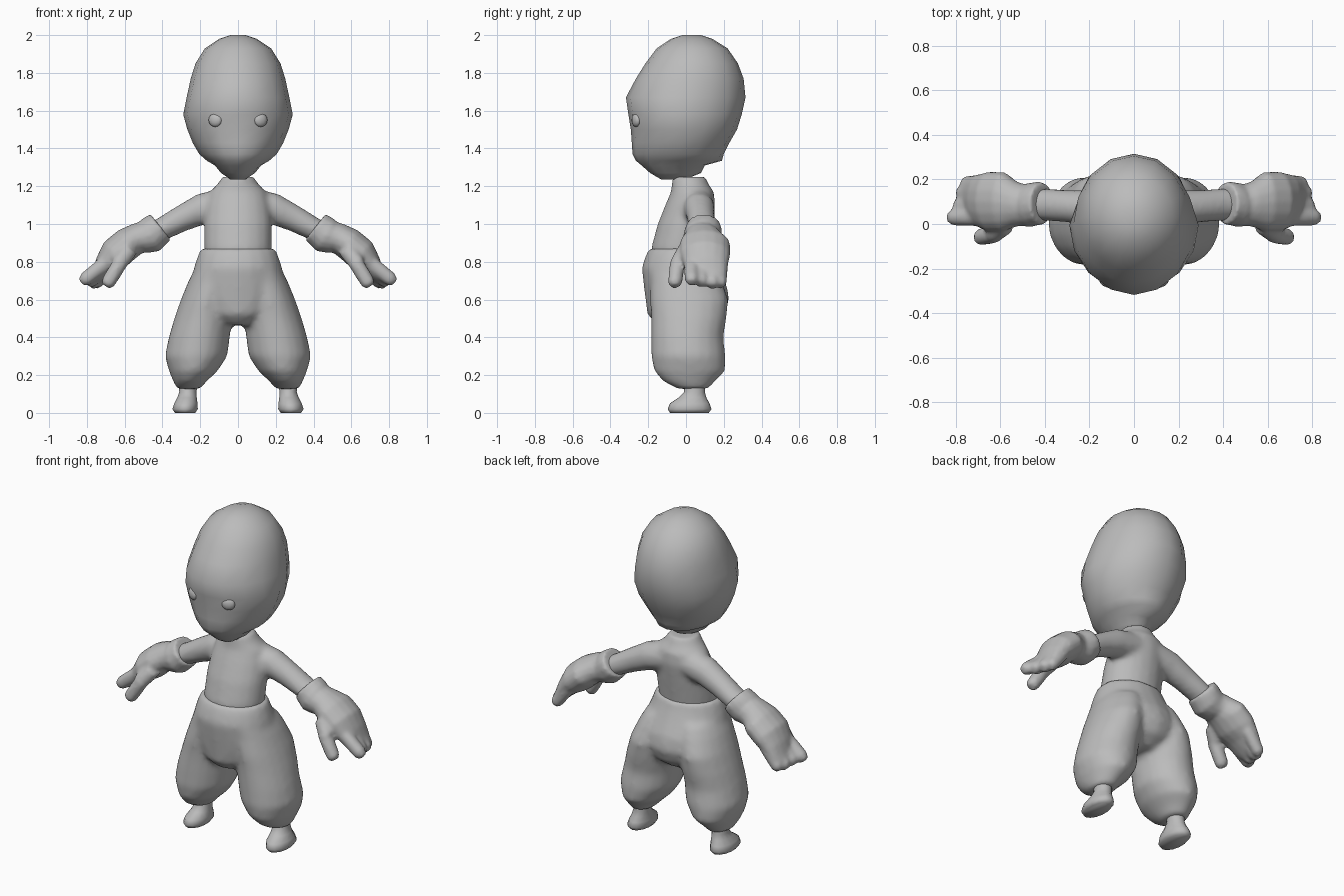
import bpy, bmesh, math
from mathutils import Vector

if "Cube" in bpy.data.objects:
    bpy.data.objects.remove(bpy.data.objects["Cube"])

grey = bpy.data.materials.new("plain grey")
grey.diffuse_color = (0.5, 0.5, 0.5, 1)
grey.use_nodes = True
grey.node_tree.nodes["Principled BSDF"].inputs["Base Color"].default_value = grey.diffuse_color


def skin(bm, rings):
    """Join a list of point rings into a closed skin."""
    loops = [[bm.verts.new(p) for p in r] for r in rings]
    n = len(loops[0])
    for a, b in zip(loops, loops[1:]):
        for i in range(n):
            j = (i + 1) % n
            bm.faces.new((a[i], a[j], b[j], b[i]))
    bm.faces.new(loops[0][::-1])
    bm.faces.new(loops[-1])


def stack(bm, secs, n=20, s=1):
    """Horizontal sections: z, x centre, x radius, front y, back y."""
    rings = []
    for z, xc, rx, yf, yb in secs:
        ring = []
        for i in range(n):
            a = 2 * math.pi * i / n
            ring.append((s * (xc + rx * math.sin(a)),
                         (yf + yb) / 2 - (yb - yf) / 2 * math.cos(a), z))
        rings.append(ring)
    skin(bm, rings)


def tube(bm, secs, s=1, n=16):
    """Sections along a path: x, y, z, radius in y, radius across."""
    pts = [Vector(c[:3]) for c in secs]
    rings = []
    for k, c in enumerate(secs):
        t = (pts[min(k + 1, len(pts) - 1)] - pts[max(k - 1, 0)])
        t.y = 0
        t.normalize()
        v = t.cross(Vector((0, 1, 0)))
        ring = []
        for i in range(n):
            a = 2 * math.pi * i / n
            p = pts[k] + Vector((0, 1, 0)) * c[3] * math.cos(a) + v * c[4] * math.sin(a)
            ring.append((s * p.x, p.y, p.z))
        rings.append(ring)
    skin(bm, rings)


def finger(bm, a, b, r, s):
    """Round-tipped finger from a to b."""
    a, b = Vector(a), Vector(b)
    secs = [(*a.lerp(b, t), r * k, r * k)
            for t, k in ((0, 1), (0.5, 1), (0.85, 0.95), (1, 0.6))]
    tube(bm, secs, s, 12)


def finish(name, bm, voxel=0, smooth=3, angle=60):
    bmesh.ops.recalc_face_normals(bm, faces=bm.faces)
    me = bpy.data.meshes.new(name)
    bm.to_mesh(me)
    bm.free()
    ob = bpy.data.objects.new(name, me)
    bpy.context.collection.objects.link(ob)
    me.materials.append(grey)
    bpy.ops.object.select_all(action='DESELECT')
    ob.select_set(True)
    bpy.context.view_layer.objects.active = ob
    if voxel:
        # melt overlapping volumes into one soft skin
        m = ob.modifiers.new("merge", 'REMESH')
        m.mode = 'VOXEL'
        m.voxel_size = voxel
        m.use_smooth_shade = True
        m = ob.modifiers.new("soften", 'SMOOTH')
        m.factor = 0.5
        m.iterations = smooth
    else:
        bpy.ops.object.shade_smooth_by_angle(angle=math.radians(angle))
    return ob


# head, with a pointed chin and a full back of the skull
bm = bmesh.new()
stack(bm, [(z, 0, rx, f, b) for z, rx, f, b in (
    (1.235, .04, -.13, -.01), (1.27, .09, -.19, .08), (1.31, .13, -.235, .10),
    (1.335, .165, -.265, .19), (1.37, .205, -.283, .20), (1.43, .24, -.287, .23),
    (1.5, .268, -.292, .27), (1.58, .29, -.305, .295), (1.67, .272, -.318, .315),
    (1.77, .25, -.265, .305), (1.85, .225, -.215, .275), (1.93, .175, -.155, .22),
    (1.98, .10, -.08, .14), (2.0, .04, -.02, .08))], n=16)
# slim the jaw in front, flatten the sides of the skull behind
for v in bm.verts:
    if v.co.z < 1.5 and v.co.y < -.06:
        v.co.x *= 1 - .06 * min(1, (1.5 - v.co.z) / .12)
    if v.co.y > .06:
        v.co.x = max(-.25, min(.25, v.co.x))
finish("head", bm)

# eyes: flattened buttons
for s, side in ((1, "left"), (-1, "right")):
    bm = bmesh.new()
    bmesh.ops.create_uvsphere(bm, u_segments=12, v_segments=8, radius=0.036)
    for v in bm.verts:
        v.co = (v.co.x + s * .12, v.co.y * .6 - .264 + s * v.co.x * .3, v.co.z + 1.55)
    finish(side + "_eye", bm)

# torso with neck and arms
bm = bmesh.new()
stack(bm, [(z, 0, rx, f, b) for z, rx, f, b in (
    (.80, .17, -.175, .11), (.87, .18, -.185, .12), (1.0, .18, -.15, .14),
    (1.1, .17, -.11, .155), (1.17, .15, -.08, .148), (1.21, .11, -.075, .12),
    (1.25, .083, -.073, .105))])
for s in (1, -1):
    tube(bm, [(.06, .06, 1.105, .087, .088), (.19, .07, 1.08, .082, .083),
              (.3, .08, 1.028, .073, .07), (.39, .087, .98, .073, .062),
              (.45, .09, .948, .07, .06)], s)
finish("torso_and_arms", bm, 0.016, 5)

# mitten-like gloves with cuff, thumb and short fingers
for s, side in ((1, "left"), (-1, "right")):
    bm = bmesh.new()
    tube(bm, [(.41, .092, .985, .095, .088), (.435, .092, .965, .098, .092),
              (.465, .085, .94, .10, .097), (.495, .085, .93, .095, .086),
              (.53, .09, .925, .102, .081), (.585, .1, .895, .134, .087),
              (.65, .1, .84, .135, .088), (.70, .105, .785, .118, .062),
              (.735, .11, .735, .105, .042), (.76, .115, .705, .085, .032)], s)
    for a, b, r in (((.68, .03, .81), (.83, .03, .69), .040),
                    ((.68, .085, .80), (.80, .08, .68), .040),
                    ((.68, .14, .79), (.785, .14, .67), .040),
                    ((.67, .185, .79), (.765, .18, .67), .037),
                    ((.57, .0, .87), (.64, -.05, .78), .046),
                    ((.62, -.045, .80), (.70, -.06, .67), .040)):
        finger(bm, a, b, r, s)
    finish(side + "_glove", bm, 0.011, 5)

# baggy trousers: hips and two ballooning legs
bm = bmesh.new()
stack(bm, [(z, 0, rx, f, b) for z, rx, f, b in (
    (.465, .10, -.15, .12), (.52, .19, -.205, .2), (.6, .248, -.215, .23),
    (.68, .255, -.225, .215), (.77, .234, -.235, .17), (.83, .214, -.215, .142),
    (.87, .197, -.195, .13))])
for s in (1, -1):
    stack(bm, [(.76, .115, .115, -.195, .16), (.7, .13, .132, -.19, .19),
               (.6, .165, .138, -.19, .225), (.5, .185, .153, -.185, .215),
               (.4, .205, .162, -.185, .198), (.3, .222, .166, -.185, .21),
               (.22, .237, .128, -.168, .207), (.165, .255, .087, -.118, .153),
               (.127, .262, .062, -.045, .117)], s=s)
finish("trousers", bm, 0.017, 7)

# feet with ankles
for s, side in ((1, "left"), (-1, "right")):
    bm = bmesh.new()
    stack(bm, [(0, .28, .055, -.085, .12), (.02, .28, .069, -.097, .135),
               (.05, .276, .063, -.085, .125), (.08, .27, .053, -.04, .108),
               (.11, .265, .047, -.01, .1), (.15, .265, .05, -.01, .1)], 14, s)
    finish(side + "_foot", bm)
